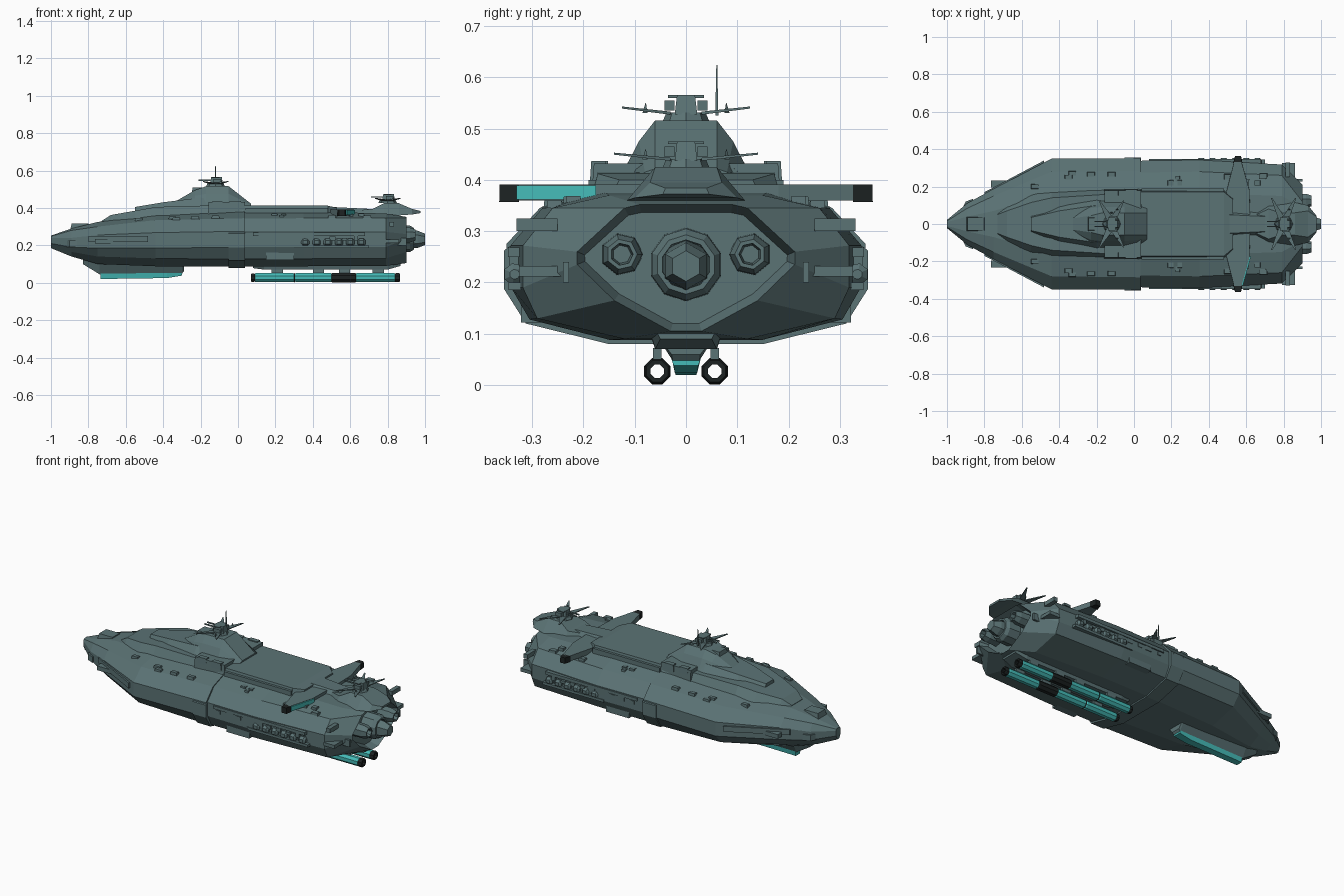
import bpy, bmesh, math, random
from mathutils import Vector

if "Cube" in bpy.data.objects:
    bpy.data.objects.remove(bpy.data.objects["Cube"])

random.seed(4)


def material(name, rgb):
    m = bpy.data.materials.new(name)
    m.diffuse_color = (*rgb, 1)
    m.use_nodes = True
    m.node_tree.nodes["Principled BSDF"].inputs["Base Color"].default_value = m.diffuse_color
    return m


HULL = material("hull grey green", (0.105, 0.172, 0.178))
TEAL = material("bright teal", (0.06, 0.5, 0.48))
BLACK = material("near black", (0.012, 0.016, 0.016))


def finish(name, bm, mat=HULL, mirror=False):
    """Turn a bmesh into an object, optionally copied across y = 0."""
    if mirror:
        dup = bmesh.ops.duplicate(bm, geom=bm.verts[:] + bm.edges[:] + bm.faces[:])
        for v in dup["geom"]:
            if isinstance(v, bmesh.types.BMVert):
                v.co.y = -v.co.y
    bmesh.ops.recalc_face_normals(bm, faces=bm.faces[:])
    me = bpy.data.meshes.new(name)
    bm.to_mesh(me)
    bm.free()
    me.materials.append(mat)
    ob = bpy.data.objects.new(name, me)
    bpy.context.collection.objects.link(ob)
    return ob


def skin(bm, rings, caps=True):
    """Join rings of points with quads; returns the end faces."""
    vs = [[bm.verts.new(p) for p in r] for r in rings]
    n = len(vs[0])
    for a, b in zip(vs, vs[1:]):
        for i in range(n):
            bm.faces.new((a[i], a[(i + 1) % n], b[(i + 1) % n], b[i]))
    return [bm.faces.new(vs[0]), bm.faces.new(vs[-1])] if caps else []


def loft(name, stations, mat=HULL, recess=0):
    """Symmetric loft along x; each station is (x, half section of (y, z))."""
    bm = bmesh.new()
    rings = [[(x, y, z) for y, z in h] + [(x, -y, z) for y, z in reversed(h)] for x, h in stations]
    caps = skin(bm, rings)
    if recess:
        bmesh.ops.recalc_face_normals(bm, faces=bm.faces[:])
        bmesh.ops.inset_individual(bm, faces=[caps[1]], thickness=0.016)
        for v in caps[1].verts:
            v.co.x -= recess
    return finish(name, bm, mat)


def prism(name, outline, z0, z1, mat=HULL, mirror=False, taper=1.0):
    bm = bmesh.new()
    c = sum((Vector(p) for p in outline), Vector((0, 0))) / len(outline)
    top = [c + (Vector(p) - c) * taper for p in outline]
    skin(bm, [[(x, y, z0) for x, y in outline], [(x, y, z1) for x, y in top]])
    return finish(name, bm, mat, mirror)


def box(name, x, y, z, mat=HULL, mirror=False, taper=1.0):
    return prism(name, [(x[0], y[0]), (x[1], y[0]), (x[1], y[1]), (x[0], y[1])], *z, mat, mirror, taper)


def turned(name, profile, y, z, sides=8, mat=HULL, mirror=False, closed=False):
    """Shape turned about an axis along x; profile is (x, radius)."""
    bm = bmesh.new()
    pts = profile + profile[:1] if closed else profile
    ang = [2 * math.pi * (i + .5) / sides for i in range(sides)]
    skin(bm, [[(x, y + r * math.cos(a), z + r * math.sin(a)) for a in ang] for x, r in pts], not closed)
    bmesh.ops.remove_doubles(bm, verts=bm.verts[:], dist=1e-6)
    return finish(name, bm, mat, mirror)


def section(yb, zb, yc, zc, ym, zm, zn, ys, zs, yd, zd):
    return [(yb, zb), (yc, zc), (ym, zm), (ym, zn), (ys, zs), (yd, zd)]


# Main hull in two halves, with a raised gate frame amidships
loft("bow_hull", [
    (-1.0, section(.01, .185, .014, .195, .022, .21, .24, .016, .248, .01, .252)),
    (-.89, section(.04, .14, .075, .165, .112, .19, .24, .085, .28, .04, .29)),
    (-.75, section(.07, .1, .145, .14, .188, .185, .255, .15, .3, .07, .325)),
    (-.44, section(.13, .088, .3, .13, .35, .185, .268, .28, .335, .16, .36)),
    (.035, section(.15, .085, .31, .125, .35, .19, .275, .285, .345, .17, .385))])
loft("stern_hull", [
    (.03, section(.148, .088, .305, .128, .338, .192, .272, .275, .343, .165, .382)),
    (.35, section(.148, .088, .305, .128, .342, .192, .272, .28, .345, .165, .382)),
    (.79, section(.12, .09, .29, .13, .318, .19, .272, .26, .345, .15, .37)),
    (.9, section(.03, .105, .14, .165, .212, .235, .26, .12, .345, .09, .352))], recess=.05)
gate = section(.15, .08, .312, .12, .355, .188, .262, .345, .27, .33, .275)
loft("midship_gate", [(-.05, gate), (.038, gate)])

# Forward superstructure and deck
loft("forward_superstructure", [
    (-.73, [(.08, .29), (.05, .33)]), (-.68, [(.11, .3), (.07, .362)]), (-.55, [(.17, .32), (.115, .385)]),
    (-.44, [(.185, .33), (.14, .405)]), (.03, [(.2, .35), (.17, .418)])])
loft("upper_superstructure", [
    (-.55, [(.045, .37), (.035, .405)]), (-.4, [(.105, .39), (.07, .43)]),
    (-.2, [(.135, .4), (.1, .455)]), (.04, [(.12, .4), (.09, .425)])])
box("midship_block", (-.16, .04), (-.185, .185), (.36, .432), taper=.97)
loft("main_deck", [(.03, [(.185, .36), (.172, .414)]), (.48, [(.185, .36), (.172, .412)]),
                   (.53, [(.15, .36), (.13, .4)])])
loft("aft_spine", [(.5, [(.09, .36), (.05, .405)]), (.7, [(.07, .35), (.04, .395)])])
box("deck_rail", (.04, .48), (.172, .19), (.37, .4), mirror=True)
for k, (x, y, w) in enumerate([(-.14, .15, .06), (-.05, .155, .07)]):
    box(f"deck_locker_{k}", (x, x + w), (y, y + .032), (.4, .437), mirror=True, taper=.85)

# Bridge tower
loft("bridge_tower", [
    (-.33, [(.05, .42), (.04, .43), (.03, .437)]), (-.23, [(.115, .42), (.085, .465), (.045, .495)]),
    (-.17, [(.12, .42), (.092, .475), (.06, .516)]), (-.05, [(.12, .42), (.092, .475), (.06, .516)]),
    (.07, [(.1, .4), (.08, .415), (.06, .422)])])
box("tower_brow", (-.25, -.17), (-.04, .04), (.47, .508), taper=.8)


def turret(name, x, z, spread):
    """Gun turret with sensor head, barrels and swept aerial blades."""
    o = [(x + .05 * math.cos(a * math.pi / 4), .045 * math.sin(a * math.pi / 4)) for a in range(8)]
    prism(name + "_base", o, z, z + .016, taper=.85)
    box(name + "_head", (x - .03, x + .04), (-.022, .022), (z + .012, z + .05), taper=.8)
    box(name + "_ears", (x - .01, x + .03), (.022, .042), (z + .02, z + .04), mirror=True)
    box(name + "_barrel", (x - .09, x - .02), (.01, .016), (z + .03, z + .037), mirror=True)
    box(name + "_sight", (x - .02, x + .02), (-.035, .035), (z + .045, z + .05))
    bm = bmesh.new()
    for sx in (-1, 1):  # swept blades rising outward
        skin(bm, [[(x + sx * .01 + dx, .03, z + .012 + dz) for dx, dz in ((-.02, 0), (.02, 0), (.02, .006), (-.02, .006))],
                  [(x + sx * .065 + dx, spread, z + .024 + dz) for dx, dz in ((-.003, 0), (.003, 0), (.003, .004), (-.003, .004))]])
    finish(name + "_blades", bm, mirror=True)
    prism(name + "_spike", [(x + .02, .075), (x + .04, .075), (x + .03, .085)], z + .015, z + .035, mirror=True, taper=.1)


turret("tower_turret", -.12, .515, .125)
prism("mast", [(-.125, .057), (-.115, .057), (-.115, .063), (-.125, .063)], .525, .624, taper=.3)

# Fantail platform and aft turret
loft("fantail", [
    (.62, [(.05, .35), (.035, .385)]), (.72, [(.11, .35), (.08, .395)]), (.78, [(.115, .355), (.06, .425)]),
    (.86, [(.115, .36), (.06, .425)]), (.93, [(.1, .365), (.07, .395)]), (.975, [(.045, .372), (.04, .384)])])
turret("aft_turret", .8, .425, .14)

# Cross wing with black tips and one teal strip
prism("wing", [(.49, .03), (.495, .18), (.535, .335), (.575, .335), (.618, .18), (.622, .03)], .36, .391, mirror=True, taper=.985)
prism("wing_tip", [(.53, .325), (.58, .325), (.572, .364), (.54, .364)], .357, .391, BLACK, True, .95)
prism("wing_teal_strip", [(.617, -.175), (.575, -.33), (.582, -.33), (.625, -.175)], .362, .389, TEAL)

# Engines set in the stern recess
turned("main_engine_ring", [(.83, .072), (.92, .07), (.94, .058), (.94, .048), (.83, .045)], 0, .235, 10, closed=True)
turned("main_engine_core", [(.83, .055), (.96, .046), (1.0, .03)], 0, .232, 6)
turned("side_engine", [(.83, .042), (.92, .04), (.95, .03), (.95, .022), (.9, .018)], .125, .255, 7, mirror=True)

# Chin keel with teal lower edge
loft("chin_keel", [
    (-.83, [(.03, .1), (.04, .14)]), (-.74, [(.022, .045), (.06, .12)]),
    (-.3, [(.026, .048), (.06, .1)]), (-.29, [(.028, .06), (.06, .1)])])
loft("chin_teal_edge", [(-.735, [(.02, .02), (.024, .048)]), (-.38, [(.022, .025), (.028, .053)]),
                        (-.3, [(.024, .038), (.029, .053)])], TEAL)

# Twin hollow pods under the hull
for k, (a, b, r, m) in enumerate([(.07, .09, .024, BLACK), (.09, .3, .026, TEAL), (.3, .306, .0265, BLACK),
                                  (.306, .5, .026, TEAL), (.5, .63, .0275, BLACK), (.63, .84, .026, TEAL),
                                  (.84, .865, .026, BLACK)]):
    turned(f"pod_section_{k}", [(a, r - .003), (a + .004, r), (b - .004, r), (b, r - .003), (b, .014), (a, .014)],
           .056, .027, 8, m, True, True)
loft("pod_cradle", [(.08, [(.05, .078), (.07, .1)]), (.14, [(.06, .07), (.07, .1)]),
                    (.8, [(.06, .07), (.07, .105)]), (.87, [(.05, .09), (.06, .11)])])
for k, x in enumerate((.18, .4, .54, .72)):
    box(f"pod_pylon_{k}", (x, x + .06), (.048, .064), (.048, .072), mirror=True)

# Side gates, sponsons and gun balls
box("lower_gate", (.15, .3), (.28, .322), (.122, .168), mirror=True)
box("gun_gallery", (.3, .7), (.3, .346), (.185, .2), mirror=True)
box("gallery_roof", (.08, .68), (.3, .347), (.25, .268), mirror=True)
for k in range(6):
    x = .36 + k * .06
    turned(f"gun_ball_{k}", [(x - .022, .01), (x - .012, .022), (x + .012, .022), (x + .022, .01)], .334, .216, 7, mirror=True)
box("stern_boom", (.79, .86), (.235, .325), (.212, .232), mirror=True)
box("stern_boom_tip", (.79, .9), (.228, .24), (.2, .24), mirror=True)
box("stern_fin", (.81, .835), (.25, .33), (.3, .325), mirror=True)

# Bow fittings
box("bow_housing", (-.9, -.79), (-.042, .042), (.27, .318), taper=.8)
box("bow_tube", (-.765, -.62), (.195, .232), (.21, .235), mirror=True)
prism("bow_side_panel", [(-.8, .15), (-.48, .32), (-.48, .34), (-.8, .17)], .218, .25, mirror=True)
prism("bow_cheek", [(-.94, .04), (-.86, .1), (-.86, .135), (-.9, .12)], .19, .225, mirror=True)

# Hatches on the sloping decks
for k, (x, y, z) in enumerate([(-.53, .2, .327), (-.35, .25, .337), (-.33, .27, .33), (-.23, .265, .338), (-.12, .265, .342)]):
    box(f"deck_hatch_{k}", (x - .022, x + .022), (y - .013, y + .013), (z, z + .018), mirror=True, taper=.85)
for k in range(10):
    x, y = random.uniform(.08, .72), random.uniform(.2, .25)
    w = random.uniform(.015, .045)
    box(f"aft_plate_{k}", (x, x + w), (y, y + .03), (.345, .37 - (y - .2) * .25), mirror=True, taper=.9)
for k in range(9):
    x, h = .1 + k * .065, random.uniform(.008, .022)
    box(f"side_fitting_{k}", (x, x + random.uniform(.02, .045)), (.31, .344), (.225, .23 + h), mirror=True)
